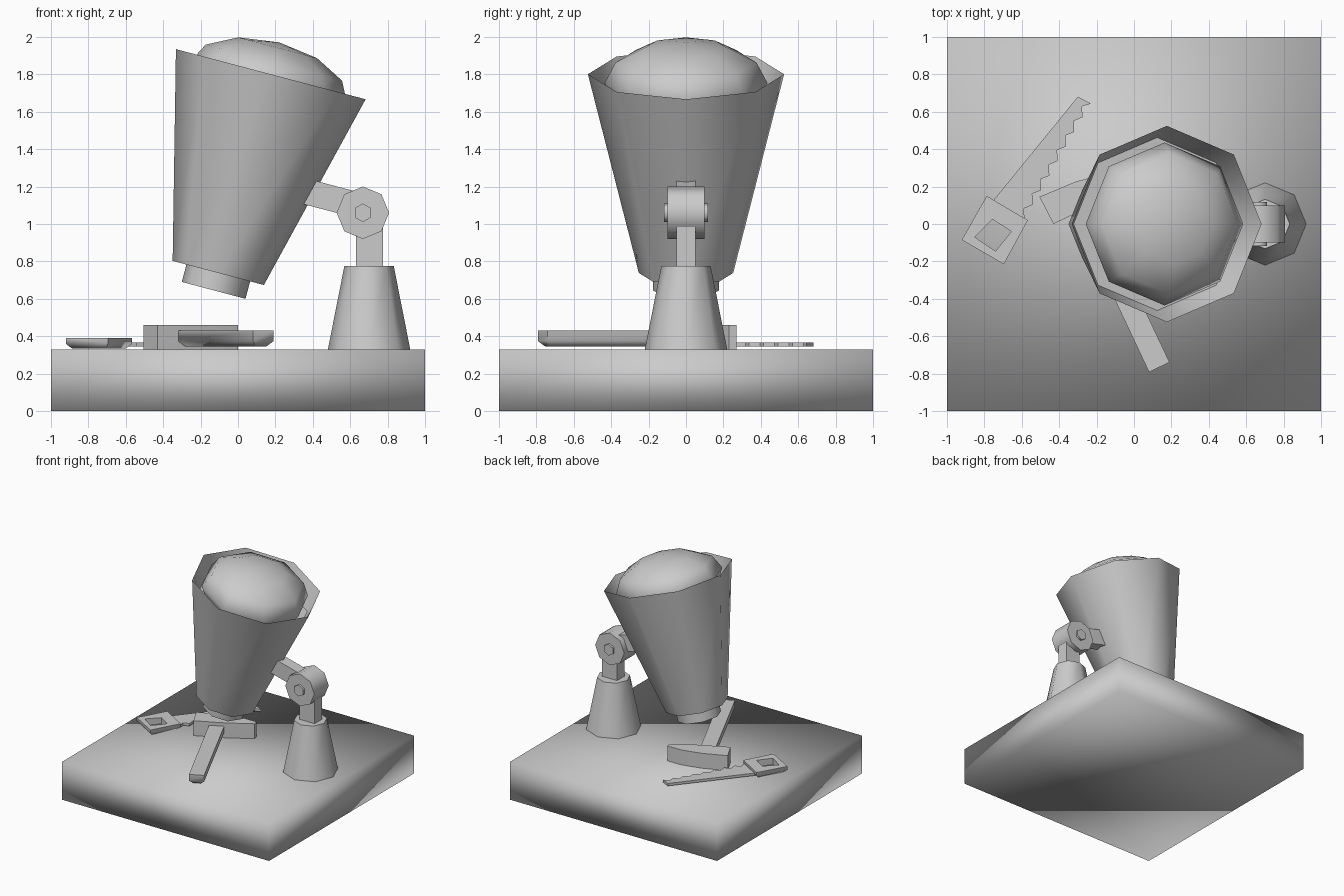
import bpy, bmesh
from math import radians, sin, cos, pi
from mathutils import Matrix, Vector

if "Cube" in bpy.data.objects:
    bpy.data.objects.remove(bpy.data.objects["Cube"])


def finish(name, bm, matrix=Matrix(), angle=None):
    bmesh.ops.recalc_face_normals(bm, faces=bm.faces)
    mesh = bpy.data.meshes.new(name)
    bm.to_mesh(mesh)
    bm.free()
    mesh.polygons.foreach_set("use_smooth", [True] * len(mesh.polygons))
    if angle:
        mesh.set_sharp_from_angle(angle=radians(angle))
    obj = bpy.data.objects.new(name, mesh)
    obj.matrix_world = matrix
    bpy.context.collection.objects.link(obj)
    return obj


def lathe(name, profile, sides=8, matrix=Matrix(), angle=50):
    """Closed solid of revolution from (radius, height) pairs; ends are capped."""
    bm = bmesh.new()
    rings = []
    for r, z in profile:
        if r == 0:
            rings.append([bm.verts.new((0, 0, z))] * sides)
        else:
            rings.append([bm.verts.new((r * cos(2 * pi * i / sides), r * sin(2 * pi * i / sides), z))
                          for i in range(sides)])
    for a, b in zip(rings, rings[1:]):
        for i in range(sides):
            j = (i + 1) % sides
            bm.faces.new(list(dict.fromkeys((a[i], a[j], b[j], b[i]))))
    for (r, _), ring in ((profile[0], rings[0]), (profile[-1], rings[-1])):
        if r:
            bm.faces.new(ring)
    return finish(name, bm, matrix, angle)


def box(name, center, size, matrix=Matrix(), angle=None):
    bm = bmesh.new()
    bmesh.ops.create_cube(bm, size=1, matrix=Matrix.Translation(center) @ Matrix.Diagonal((*size, 1)))
    return finish(name, bm, matrix, angle)


def prism(name, outline, z0, z1, bevel=0, hole=None):
    """Extruded outline with optional chamfered bottom rim and through hole."""
    bm = bmesh.new()
    n = len(outline)
    if hole:
        a = [bm.verts.new((x, y, z0)) for x, y in outline]
        b = [bm.verts.new((x, y, z0)) for x, y in hole]
        faces = [bm.faces.new((a[i], a[(i + 1) % n], b[(i + 1) % n], b[i])) for i in range(n)]
    else:
        a = [bm.verts.new((x, y, z0)) for x, y in outline]
        faces = [bm.faces.new(a)]
    rim = [bm.edges.get((a[i], a[(i + 1) % n])) for i in range(n)]
    ext = bmesh.ops.extrude_face_region(bm, geom=faces, use_keep_orig=True)
    for v in ext["geom"]:
        if isinstance(v, bmesh.types.BMVert):
            v.co.z = z1
    bmesh.ops.recalc_face_normals(bm, faces=bm.faces)
    if bevel:
        bmesh.ops.bevel(bm, geom=rim, offset=bevel, segments=1, affect='EDGES')
    return finish(name, bm, angle=60)


# Base slab and tapered stand
box("base", (0, 0, 0.165), (2, 2, 0.33))
lathe("stand", [(0.22, 0.33), (0.132, 0.775)], matrix=Matrix.Translation((0.70, 0, 0)))
box("stand_post", (0.703, 0, 0.9), (0.144, 0.10, 0.28), angle=50)

# Hinge joint with bolt, and the arm that holds the head
hinge = Matrix.Translation((0.667, 0, 1.06))
sideways = hinge @ Matrix.Rotation(pi / 2, 4, 'X') @ Matrix.Rotation(pi / 2, 4, 'Z')
lathe("hinge_joint", [(0.14, -0.1), (0.14, 0.1)], matrix=sideways)
lathe("hinge_bolt", [(0.05, -0.118), (0.05, 0.118)], 6, sideways, 65)
tilt = Matrix.Rotation(radians(14.8), 4, 'Y')
box("arm", (-0.2, 0, 0.032), (0.4, 0.10, 0.137), hinge @ tilt, 50)

# Tilted head: tapered shade with a recess, domed top and lower collar
head = Matrix.Translation((0.175, 0, 1.80)) @ tilt
lathe("head_shade", [(0.252, -1.098), (0.524, 0), (0.462, -0.2)], matrix=head)
dome = [(0.435 * sin(pi * i / 6) if i < 6 else 0, 0.224 * cos(pi * i / 6) - 0.048) for i in range(7)]
lathe("head_dome", dome, matrix=head, angle=60)
lathe("head_collar", [(0.176, -1.194), (0.176, -1.0)], matrix=head)

# Hammer
prism("hammer_head", [(-0.43, 0), (-0.2, 0.11), (0, 0.23), (-0.01, 0.27), (-0.14, 0.268),
                      (-0.24, 0.245), (-0.315, 0.225), (-0.505, 0.145)], 0.33, 0.46)
end, along, side = Vector((0.135, -0.765)), Vector((-0.426, 0.905)), Vector((0.055, 0.026))
far = end + along * 0.94
prism("hammer_handle", [end - side, end + side, far + side, far - side], 0.345, 0.43, 0.03)

# Saw: toothed blade and a handle with an opening
teeth = []
for i in range(8):
    x, y = -0.275 - 0.31 * i / 7, 0.57 - 0.545 * i / 7
    teeth += [(x - 0.003, y + 0.058), (x, y)]
prism("saw_blade", [(-0.76, 0.115), (-0.3, 0.68), (-0.23, 0.643)] + teeth + [(-0.62, 0.0)], 0.345, 0.367)
prism("saw_handle", [(-0.787, 0.15), (-0.567, 0.02), (-0.695, -0.215), (-0.92, -0.085)],
      0.335, 0.39, 0.025,
      hole=[(-0.755, 0.025), (-0.655, -0.04), (-0.74, -0.145), (-0.85, -0.07)])
